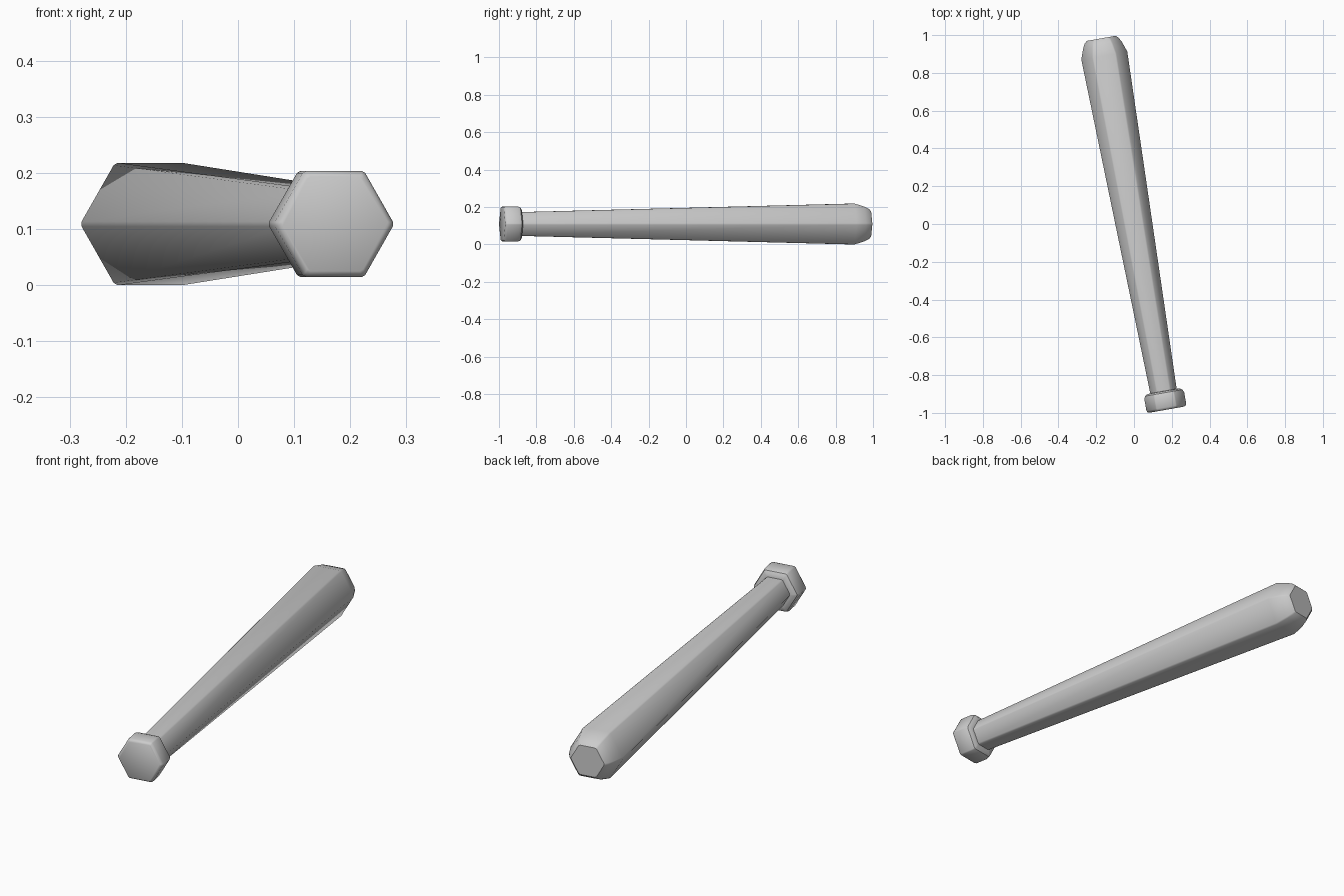
import bpy, bmesh, math
from mathutils import Vector

if "Cube" in bpy.data.objects:
    bpy.data.objects.remove(bpy.data.objects["Cube"])

TILT = math.radians(10)
AXIS = Vector((-math.sin(TILT), math.cos(TILT), 0))
SIDE = Vector((math.cos(TILT), math.sin(TILT), 0))
UP = Vector((0, 0, 1))
CENTRE = Vector((0, 0, 0.109))


def hex_ring(s, r, chamfer):
    """Hexagon of radius r with chamfered corners, at distance s along the axis."""
    corners = [SIDE * r * math.cos(i * math.pi / 3) + UP * r * math.sin(i * math.pi / 3)
               for i in range(6)]
    pts = []
    for i, c in enumerate(corners):
        for n in (corners[i - 1], corners[(i + 1) % 6]):
            pts.append(CENTRE + AXIS * s + c + (n - c).normalized() * chamfer)
    return pts


def loft(name, profile, chamfer):
    """Skin hexagonal rings given as (distance, radius) and cap both ends."""
    bm = bmesh.new()
    rings = [[bm.verts.new(p) for p in hex_ring(s, r, chamfer)] for s, r in profile]
    for a, b in zip(rings, rings[1:]):
        for i in range(12):
            j = (i + 1) % 12
            bm.faces.new((a[i], a[j], b[j], b[i]))
    bm.faces.new(rings[0])
    bm.faces.new(rings[-1])
    bmesh.ops.recalc_face_normals(bm, faces=bm.faces)
    mesh = bpy.data.meshes.new(name)
    bm.to_mesh(mesh)
    bm.free()
    ob = bpy.data.objects.new(name, mesh)
    bpy.context.collection.objects.link(ob)
    bpy.context.view_layer.objects.active = ob
    ob.select_set(True)
    bpy.ops.object.shade_smooth_by_angle(angle=math.radians(35))
    ob.select_set(False)
    return ob


# Tapered handle and barrel with rounded tip
loft("bat_barrel", [(-0.91, 0.073), (0.905, 0.126), (0.96, 0.107),
                    (0.985, 0.094), (0.998, 0.080)], 0.005)

# Knob at the handle end
loft("bat_knob", [(-0.998, 0.097), (-0.994, 0.104), (-0.985, 0.109), (-0.925, 0.109),
                  (-0.908, 0.103), (-0.900, 0.090), (-0.898, 0.070)], 0.004)
